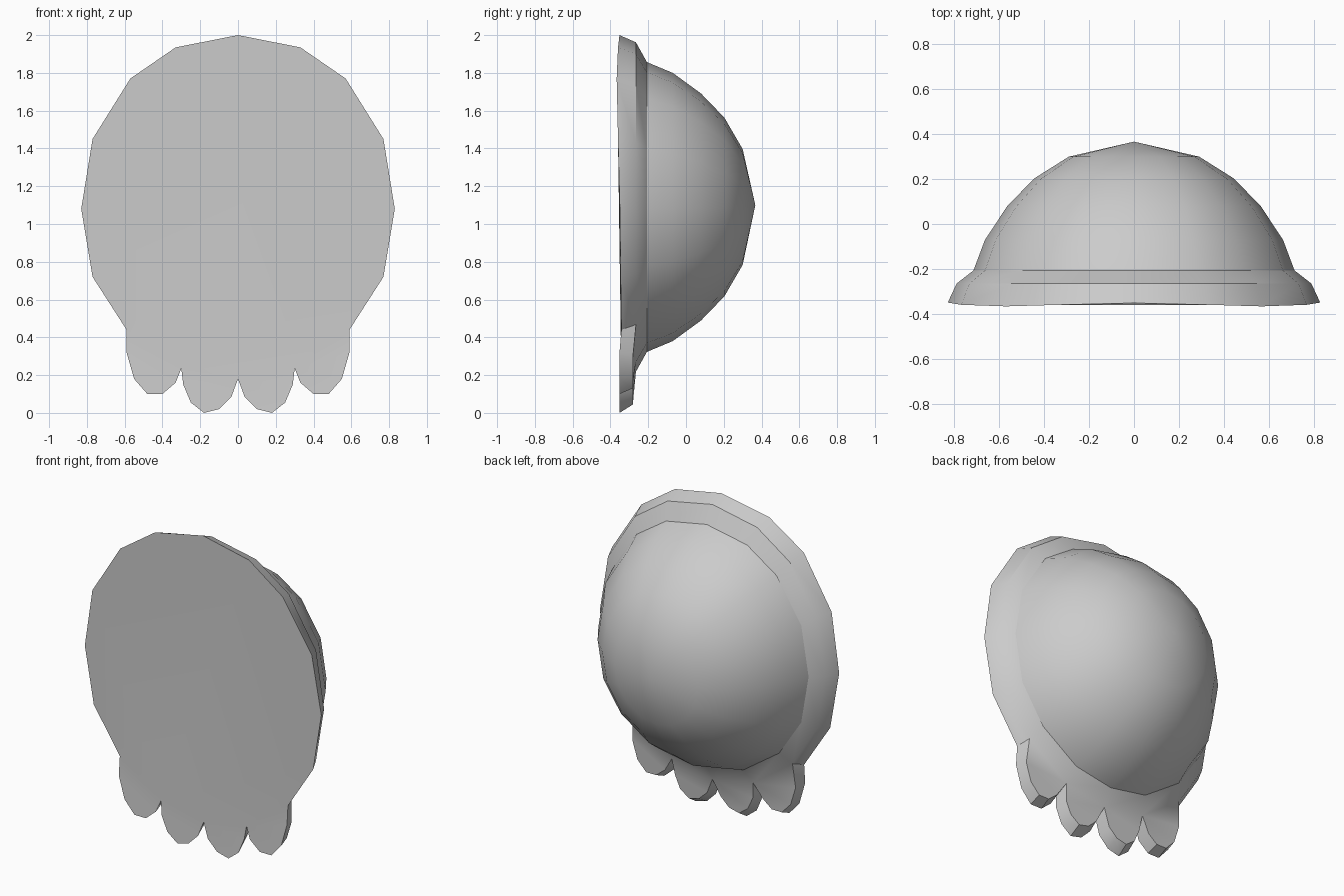
import bpy, bmesh

if "Cube" in bpy.data.objects:
    bpy.data.objects.remove(bpy.data.objects["Cube"])

CZ = 1.09
# Right half of the plate outline, top to bottom: x, y, z
HALF = [(0, -.352, 2), (.33, -.36, 1.935), (.57, -.367, 1.77), (.77, -.36, 1.45),
        (.83, -.35, 1.08), (.77, -.346, .72), (.59, -.342, .44), (.30, -.343, .235),
        (0, -.345, .18)]
OUTLINE = HALF + [(-x, y, z) for x, y, z in HALF[-2:0:-1]]
N = len(OUTLINE)

# Rim steps and dome levels: x scale, z scale, y
LEVELS = [(.952, .958, -.265), (.862, .843, -.207), (.80, .78, -.07),
          (.68, .66, .08), (.536, .52, .203), (.35, .337, .30)]

# Free points of the right-hand lobes: (outline start, end, centre, x/z points)
LOBES = [
    (6, 7, (.45, .27), [(.59, .32), (.55, .18), (.48, .10), (.40, .10), (.33, .16)]),
    (7, 8, (.15, .25), [(.29, .15), (.25, .055), (.18, 0), (.10, .02), (.035, .085)]),
]

bm = bmesh.new()

# Flat front plate, stepped rim and dome
rings = [[bm.verts.new(p) for p in OUTLINE]]
for sx, sz, y in LEVELS:
    rings.append([bm.verts.new((x * sx, y, CZ + (z - CZ) * sz)) for x, _, z in OUTLINE])
bm.faces.new(rings[0])
toe_sides = {6, 7, 8, 9}
for level, (a, b) in enumerate(zip(rings, rings[1:])):
    for i in range(N):
        if level == 0 and i in toe_sides:
            continue  # the lobes grow out of this part of the rim
        j = (i + 1) % N
        bm.faces.new((a[i], a[j], b[j], b[i]))
tip = bm.verts.new((0, .367, 1.10))
for i in range(N):
    bm.faces.new((rings[-1][i], rings[-1][(i + 1) % N], tip))

# Four rounded lobes along the bottom edge
lobe_rows = []
for side in (1, -1):
    for start, end, (cx, cz), pts in LOBES:
        s, e = (start, end) if side == 1 else (N - start, N - end)
        front = [bm.verts.new((side * x, -.352, z)) for x, z in pts]
        back = [bm.verts.new((side * (cx + (x - cx) * .88), -.28, cz + (z - cz) * .82))
                for x, z in pts]
        f = [rings[0][s]] + front + [rings[0][e]]
        b = [rings[1][s]] + back + [rings[1][e]]
        bm.faces.new(f)
        bm.faces.new(b)
        lobe_rows.append((f, b))
for f, b in lobe_rows:
    for i in range(len(f) - 1):
        bm.faces.new((f[i], f[i + 1], b[i + 1], b[i]))

bmesh.ops.recalc_face_normals(bm, faces=bm.faces)
mesh = bpy.data.meshes.new("lobed_dome")
bm.to_mesh(mesh)
bm.free()
obj = bpy.data.objects.new("lobed_dome", mesh)
bpy.context.collection.objects.link(obj)
bpy.context.view_layer.objects.active = obj
obj.select_set(True)
bpy.ops.object.shade_smooth_by_angle(angle=0.52)
